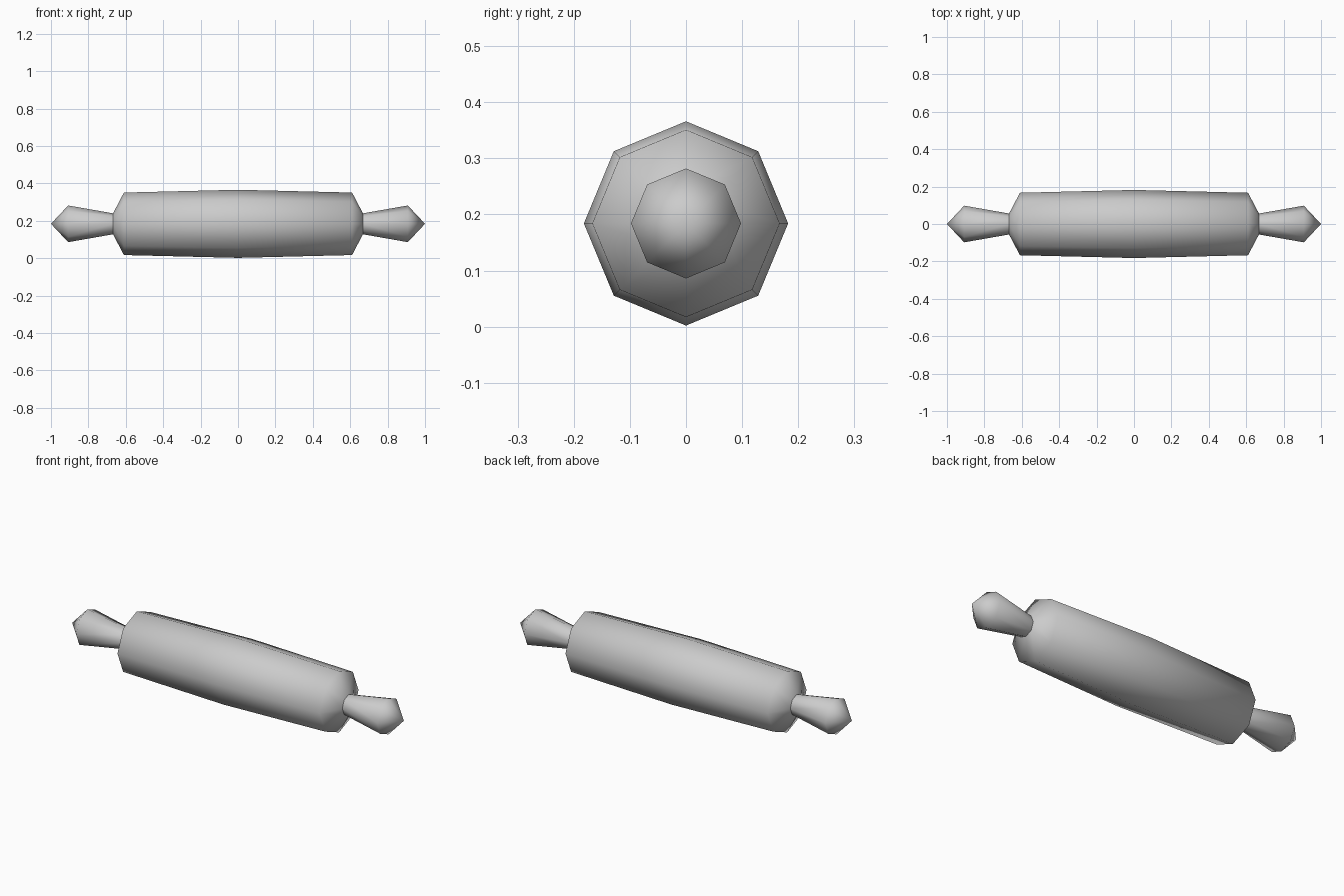
import bpy
import bmesh
from math import cos, sin, pi

if "Cube" in bpy.data.objects:
    bpy.data.objects.remove(bpy.data.objects["Cube"], do_unlink=True)

SIDES = 8
AXIS_Z = 0.184

plain_grey = bpy.data.materials.new("plain_grey")
plain_grey.use_nodes = True
colour = (0.6, 0.6, 0.6, 1)
plain_grey.diffuse_color = colour
plain_grey.node_tree.nodes["Principled BSDF"].inputs["Base Color"].default_value = colour


def lathe(name, profile):
    """Turn (x, radius) points around the long axis; zero radius makes a tip."""
    bm = bmesh.new()
    rings = []
    for x, r in profile:
        count = SIDES if r > 0 else 1
        rings.append([bm.verts.new((x, r * cos(2 * pi * i / SIDES),
                                    AXIS_Z + r * sin(2 * pi * i / SIDES)))
                      for i in range(count)])
    for a, b in zip(rings, rings[1:]):
        for i in range(SIDES):
            j = (i + 1) % SIDES
            if len(b) == 1:
                bm.faces.new((a[i], a[j], b[0]))
            else:
                bm.faces.new((a[i], a[j], b[j], b[i]))
    # Outward normals and smooth shading
    bmesh.ops.recalc_face_normals(bm, faces=bm.faces[:])
    for face in bm.faces:
        face.smooth = True
    mesh = bpy.data.meshes.new(name)
    bm.to_mesh(mesh)
    bm.free()
    mesh.materials.append(plain_grey)
    obj = bpy.data.objects.new(name, mesh)
    bpy.context.collection.objects.link(obj)
    return obj


# Barrel: slightly bulged in the middle, with tapered shoulders
half = [(0.61, 0.167), (0.668, 0.056)]
lathe("roller_barrel", [(-x, r) for x, r in reversed(half)] + [(0, 0.182)] + half)

# Handles: flared grips ending in a blunt point
grip = [(0.668, 0.056), (0.908, 0.098), (1.0, 0)]
for side, label in ((1, "left"), (-1, "right")):
    lathe(label + "_handle", [(side * x, r) for x, r in grip])
